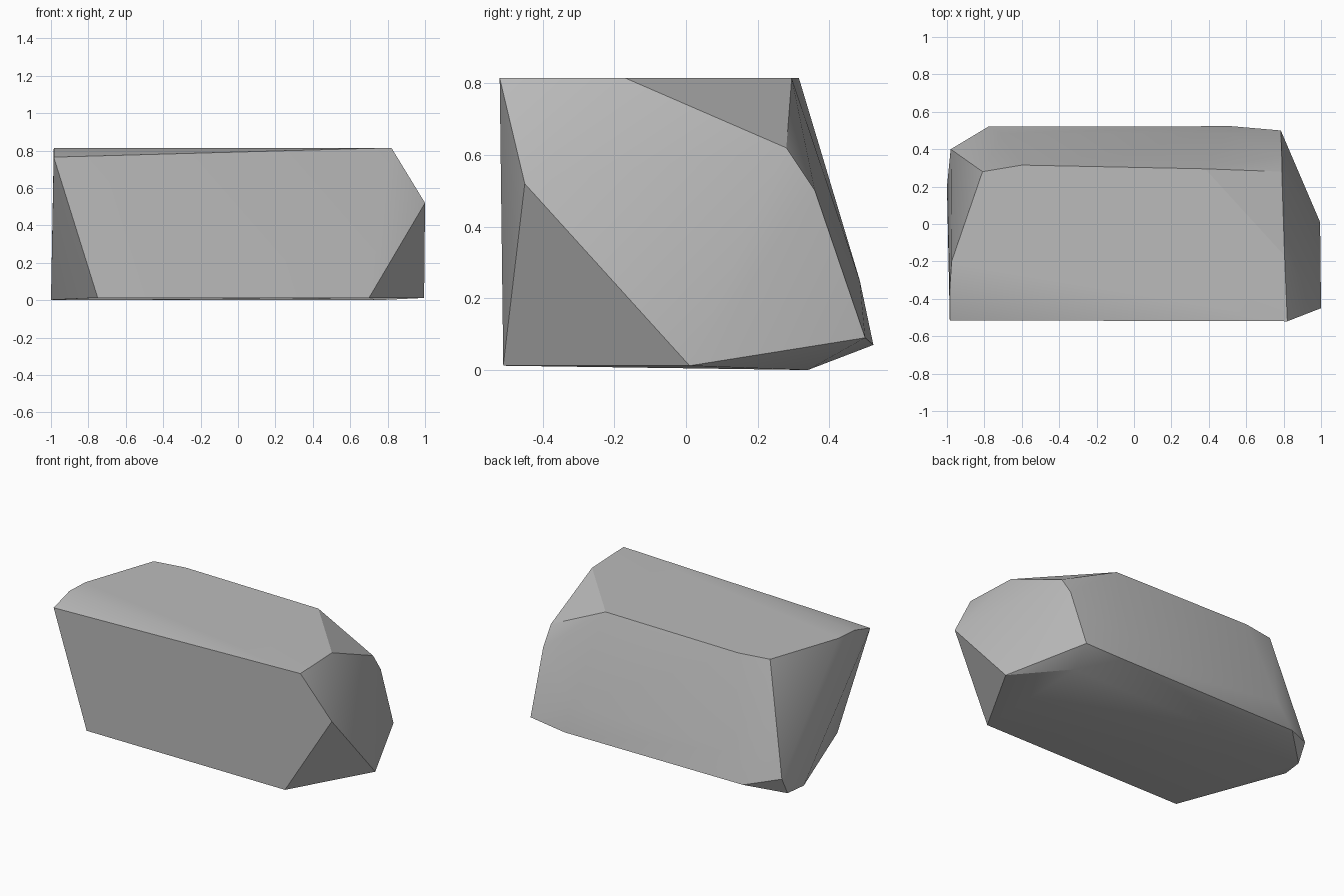
import bpy
import bmesh
import math

# Remove the default object
default_cube = bpy.data.objects.get("Cube")
if default_cube:
    bpy.data.objects.remove(default_cube, do_unlink=True)


def make_material(name, color):
    material = bpy.data.materials.new(name)
    material.use_nodes = True
    material.diffuse_color = color
    material.node_tree.nodes["Principled BSDF"].inputs["Base Color"].default_value = color
    return material


def make_rock(name, corner_groups, material):
    """Wrap a faceted boulder around its corner points."""
    bm = bmesh.new()
    for group in corner_groups:
        for corner in group:
            bm.verts.new(corner)
    hull = bmesh.ops.convex_hull(bm, input=bm.verts[:])
    loose = [v for v in bm.verts if not v.link_faces]
    bmesh.ops.delete(bm, geom=loose, context='VERTS')
    bmesh.ops.dissolve_limit(bm, angle_limit=math.radians(1),
                             verts=bm.verts[:], edges=bm.edges[:])
    bmesh.ops.recalc_face_normals(bm, faces=bm.faces[:])
    mesh = bpy.data.meshes.new(name)
    bm.to_mesh(mesh)
    bm.free()
    mesh.materials.append(material)
    rock = bpy.data.objects.new(name, mesh)
    bpy.context.collection.objects.link(rock)
    # Soft facets with crisp ridges
    for other in bpy.context.selected_objects:
        other.select_set(False)
    rock.select_set(True)
    bpy.context.view_layer.objects.active = rock
    bpy.ops.object.shade_smooth_by_angle(angle=math.radians(30))
    return rock


# Flat top, walked round from the front right corner
top = [(.82, -.52, .815), (.805, -.17, .815), (.38, .295, .815),
       (-.6, .315, .815), (-.81, .28, .815), (-.975, -.2, .815),
       (-.985, -.35, .813), (-.985, -.515, .765)]

# Chipped right end
right_end = [(1, -.45, .52), (.79, .28, .62), (.79, .36, .5), (.785, .5, .09)]

# Bulging back wall and its lower lip
back = [(.5, .485, .25), (-.7, .483, .25), (.52, .523, .07),
        (-.78, .52, .07), (-.98, .4, .115)]

# Underside
base = [(.7, -.51, .012), (.995, .01, .012), (.74, .34, 0),
        (-.98, .34, 0), (-1, .2, .002), (-.75, -.507, .013)]

stone_gray = make_material("stone gray", (.5, .5, .5, 1))
make_rock("rock", [top, right_end, back, base], stone_gray)
